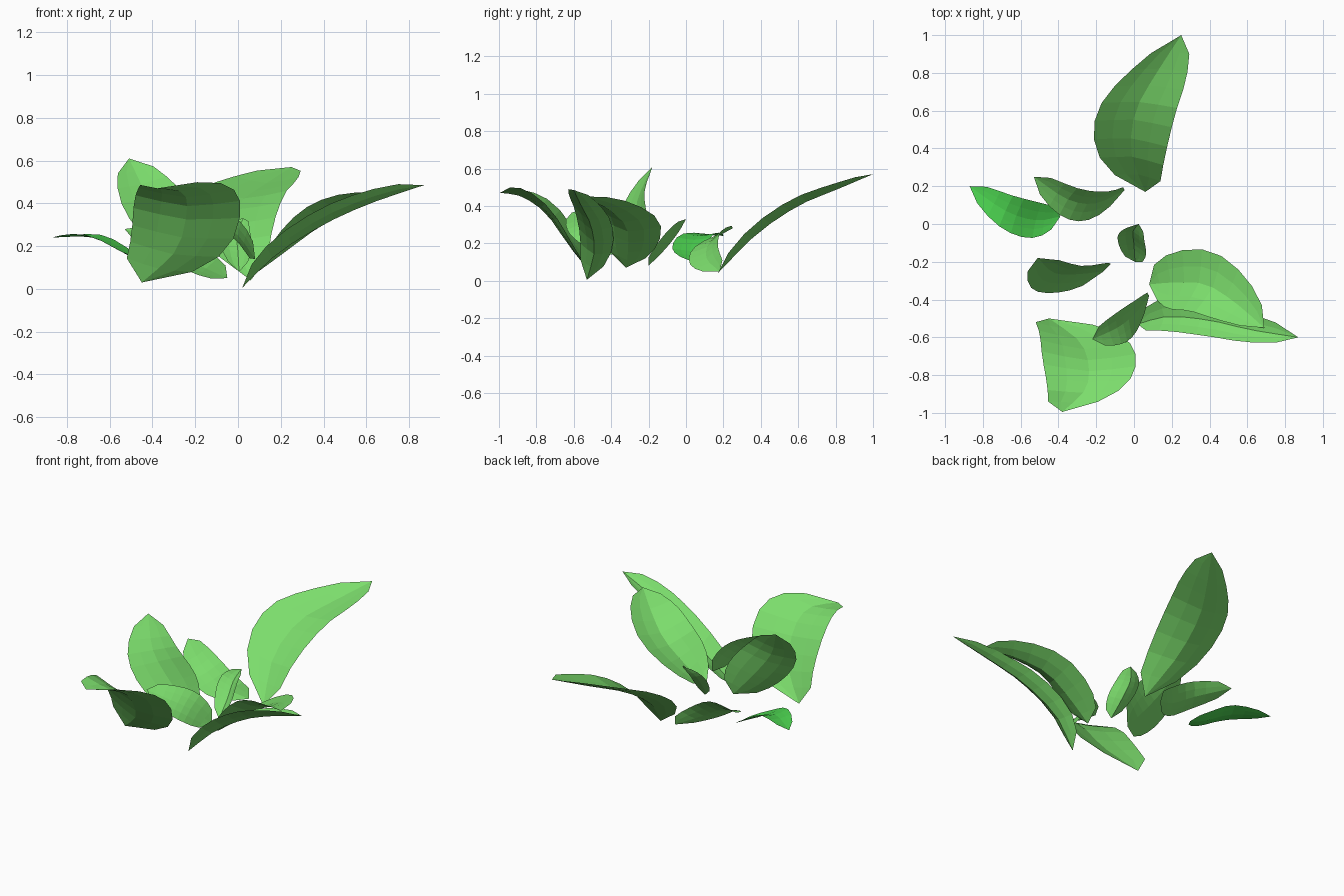
import bpy, bmesh, math
from mathutils import Vector

default_cube = bpy.data.objects.get("Cube")
if default_cube:
    bpy.data.objects.remove(default_cube, do_unlink=True)


def make_material(name, colour):
    material = bpy.data.materials.new(name)
    material.use_nodes = True
    material.diffuse_color = colour
    shader = next(n for n in material.node_tree.nodes if n.type == 'BSDF_PRINCIPLED')
    shader.inputs["Base Color"].default_value = colour
    shader.inputs["Roughness"].default_value = 0.8
    return material


leaf_green = make_material("leaf green", (0.2, 0.72, 0.15, 1))
vivid_green = make_material("vivid green", (0.074, 0.67, 0.082, 1))


def spine_point(points, t):
    """Smooth position along the midrib (Catmull-Rom through the points)."""
    pts = [Vector(p) for p in points]
    pts = [2 * pts[0] - pts[1]] + pts + [2 * pts[-1] - pts[-2]]
    spans = len(pts) - 3
    i = min(int(t * spans), spans - 1)
    u = t * spans - i
    a, b, c, d = pts[i:i + 4]
    return 0.5 * (2 * b + (c - a) * u + (2 * a - 5 * b + 4 * c - d) * u ** 2
                  + (3 * b - a - 3 * c + d) * u ** 3)


def leaf(name, spine, side_base, side_tip, half_width, cup=0.2,
         fullness=0.6, material=leaf_green, segments=9):
    """Loft a cupped blade along a midrib; both ends close to a point."""
    bm = bmesh.new()
    base = bm.verts.new(spine[0])
    tip = bm.verts.new(spine[-1])
    across = (-1, -0.5, 0, 0.5, 1)
    rows = []
    for s in range(1, segments):
        t = s / segments
        centre = spine_point(spine, t)
        tangent = spine_point(spine, t + 0.01) - spine_point(spine, t - 0.01)
        side = Vector(side_base).normalized().lerp(Vector(side_tip).normalized(), t)
        side.normalize()
        normal = side.cross(tangent).normalized()
        if normal.z < 0:
            normal.negate()
        width = half_width * math.sin(math.pi * t ** 0.9) ** fullness
        rows.append([bm.verts.new(centre + side * width * v
                                  + normal * cup * width * abs(v) ** 1.3)
                     for v in across])
    for near, far in zip(rows, rows[1:]):
        for i in range(len(across) - 1):
            bm.faces.new((near[i], near[i + 1], far[i + 1], far[i]))
    for i in range(len(across) - 1):
        bm.faces.new((base, rows[0][i + 1], rows[0][i]))
        bm.faces.new((tip, rows[-1][i], rows[-1][i + 1]))
    bmesh.ops.recalc_face_normals(bm, faces=bm.faces)
    # The upper side of each blade faces up
    if sum((f.normal * f.calc_area() for f in bm.faces), Vector()).z < 0:
        bmesh.ops.reverse_faces(bm, faces=bm.faces)
    mesh = bpy.data.meshes.new(name)
    bm.to_mesh(mesh)
    bm.free()
    mesh.materials.append(material)
    obj = bpy.data.objects.new(name, mesh)
    bpy.context.collection.objects.link(obj)
    return obj


# Long blade arching to the back
leaf("back_leaf",
     [(.06, .17, .04), (-.015, .38, .25), (.01, .6, .4), (.12, .8, .485), (.25, 1, .57)],
     side_base=(1, -.15, -.05), side_tip=(1, 0, 0), half_width=.205, cup=.22)

# Broad blade bending over the front
leaf("front_leaf",
     [(-.45, -.5, .03), (-.29, -.62, .18), (-.24, -.75, .36), (-.26, -.88, .45), (-.38, -.995, .47)],
     side_base=(1, -.05, -.25), side_tip=(1, 0, .1), half_width=.25, cup=.2, fullness=.55)

# Two overlapping blades on the left
leaf("left_wide_leaf",
     [(.08, -.32, .07), (.21, -.31, .165), (.38, -.32, .29), (.54, -.42, .385), (.69, -.55, .45)],
     side_base=(-.2, 1, -.2), side_tip=(.8, .6, 0), half_width=.17, cup=.36, fullness=.65)
leaf("left_long_leaf",
     [(.02, -.53, .005), (.18, -.49, .16), (.4, -.51, .3), (.62, -.56, .4), (.87, -.6, .485)],
     side_base=(0, 1, -.3), side_tip=(0, 1, -.3), half_width=.1, cup=.5, fullness=.5)

# Upright blade on the right
leaf("upright_leaf",
     [(-.16, -.25, .11), (-.29, -.265, .26), (-.42, -.26, .43), (-.51, -.18, .61)],
     side_base=(.7, .6, .5), side_tip=(1, .3, .15), half_width=.165, cup=.15, fullness=.52)

# Vivid outer blade on the right
leaf("right_outer_leaf",
     [(-.39, .04, .1), (-.52, .02, .16), (-.68, .07, .24), (-.87, .2, .24)],
     side_base=(.1, 1, 0), side_tip=(.55, .85, 0), half_width=.1, cup=.15,
     material=vivid_green)

# Small inner blades
leaf("right_inner_leaf",
     [(-.05, .18, .05), (-.2, .11, .12), (-.35, .13, .21), (-.53, .25, .28)],
     side_base=(.5, .75, .45), side_tip=(.5, .75, .45), half_width=.105, cup=.2, fullness=.5)
leaf("front_inner_leaf",
     [(.08, -.38, .14), (0, -.48, .25), (-.09, -.55, .31), (-.22, -.61, .365)],
     side_base=(.15, .75, .55), side_tip=(-.3, .75, .4), half_width=.105, cup=.15, fullness=.5)
leaf("centre_leaf",
     [(.005, -.2, .08), (0, -.11, .17), (-.005, -.04, .26), (.025, 0, .33)],
     side_base=(-1, .3, .05), side_tip=(-1, .3, .05), half_width=.078, cup=.5, fullness=.55)
